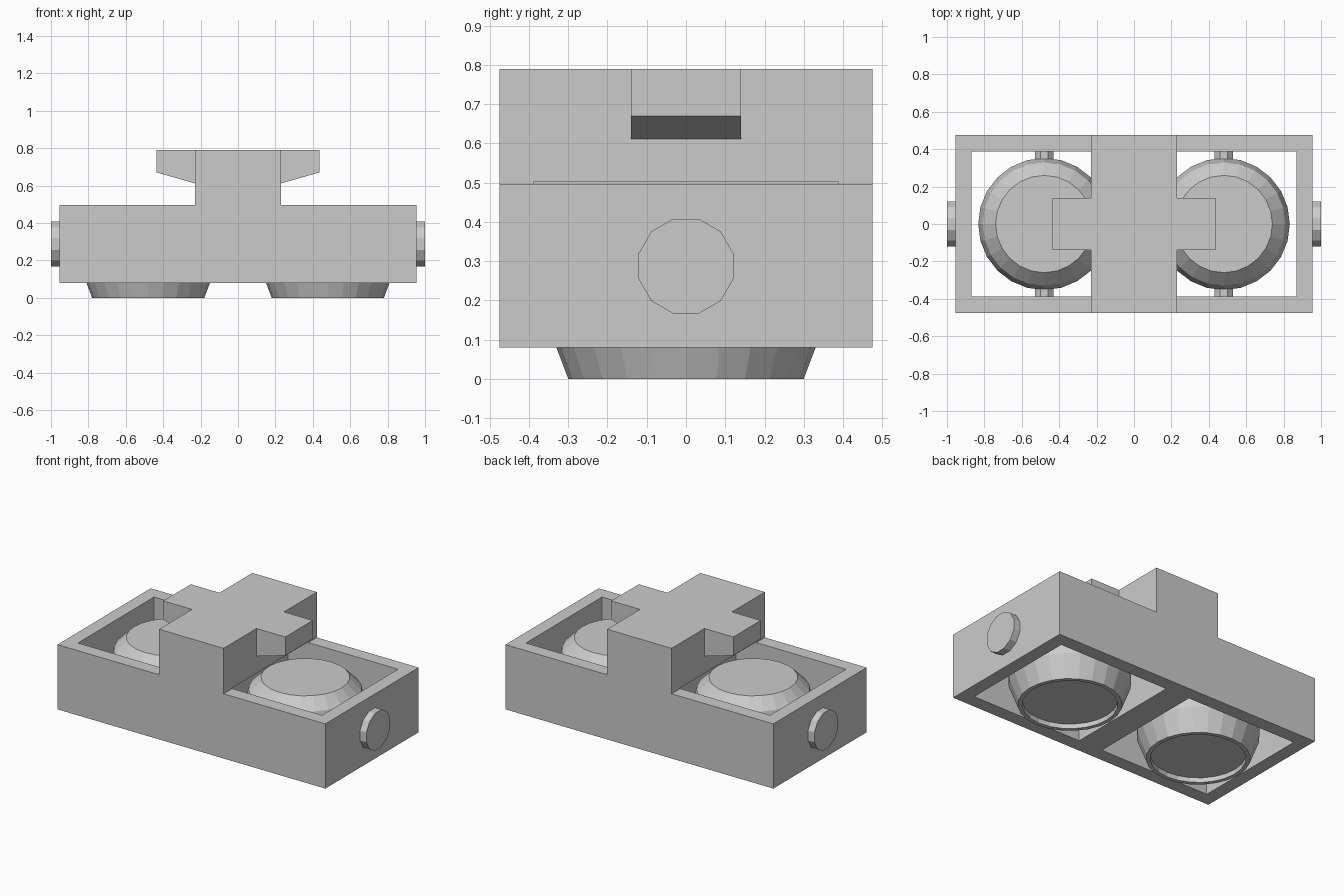
import bpy, bmesh, math
from mathutils import Matrix

if "Cube" in bpy.data.objects:
    bpy.data.objects.remove(bpy.data.objects["Cube"])


def make(name, bm):
    bmesh.ops.recalc_face_normals(bm, faces=bm.faces)
    mesh = bpy.data.meshes.new(name)
    bm.to_mesh(mesh)
    bm.free()
    ob = bpy.data.objects.new(name, mesh)
    bpy.context.collection.objects.link(ob)
    return ob


def extrude_y(name, profile, y):
    """Extrude an (x, z) outline from -y to +y."""
    bm = bmesh.new()
    face = bm.faces.new([bm.verts.new((px, -y, pz)) for px, pz in profile])
    ext = bmesh.ops.extrude_face_region(bm, geom=[face])
    verts = [v for v in ext["geom"] if isinstance(v, bmesh.types.BMVert)]
    bmesh.ops.translate(bm, verts=verts, vec=(0, 2 * y, 0))
    return make(name, bm)


def cylinder(name, radius, length, sides, loc, axis):
    bm = bmesh.new()
    bmesh.ops.create_cone(bm, cap_ends=True, segments=sides, radius1=radius,
                          radius2=radius, depth=length)
    rot = Matrix.Rotation(math.pi / 2, 4, axis)
    spin = Matrix.Rotation(math.pi / sides, 4, 'Z')
    bmesh.ops.transform(bm, verts=bm.verts, matrix=Matrix.Translation(loc) @ rot @ spin)
    return make(name, bm)


def lathe(name, profile, sides, x):
    """Revolve an (r, z) profile about a vertical axis at x, capping both ends."""
    bm = bmesh.new()
    rings = [[bm.verts.new((x + r * math.cos(2 * math.pi * i / sides),
                            r * math.sin(2 * math.pi * i / sides), z))
              for i in range(sides)] for r, z in profile]
    for a, b in zip(rings, rings[1:]):
        for i in range(sides):
            j = (i + 1) % sides
            bm.faces.new((a[i], a[j], b[j], b[i]))
    bm.faces.new(rings[0])
    bm.faces.new(rings[-1])
    return make(name, bm)


# Body: stepped outline, hollowed by one opening on each side
LEDGE = 0.497
body = extrude_y("body_frame", [(-0.955, 0.08), (0.955, 0.08), (0.955, LEDGE), (0.23, LEDGE),
                                (0.23, 0.79), (-0.23, 0.79), (-0.23, LEDGE), (-0.955, LEDGE)], 0.475)
for s in (-1, 1):
    cutter = extrude_y("opening_cutter", [(s * 0.085, 0.0), (s * 0.87, 0.0),
                                          (s * 0.87, 0.502), (s * 0.085, 0.502)], 0.388)
    cutter.hide_render = True
    mod = body.modifiers.new("opening", 'BOOLEAN')
    mod.operation = 'DIFFERENCE'
    mod.solver = 'EXACT'
    mod.object = cutter
    bpy.context.view_layer.objects.active = body
    bpy.ops.object.modifier_apply(modifier=mod.name)
    bpy.data.objects.remove(cutter)

# Barrel with a shallow recess underneath
BARREL = [(0.275, 0.03), (0.275, 0.0), (0.30, 0.0), (0.353, 0.14),
          (0.353, 0.32), (0.33, 0.42), (0.26, 0.49)]

for s, side in ((-1, "left"), (1, "right")):
    lathe(side + "_barrel", BARREL, 24, s * 0.48)
    # Side tab with a sloping underside
    extrude_y(side + "_tab", [(s * 0.225, 0.61), (s * 0.435, 0.67),
                              (s * 0.435, 0.79), (s * 0.225, 0.79)], 0.14)
    # Round boss on the end face
    cylinder(side + "_end_boss", 0.125, 0.06, 12, (s * 0.97, 0, 0.287), 'Y')
    # Pins holding the barrel to the long walls
    for t, end in ((-1, "front"), (1, "back")):
        cylinder(f"{side}_{end}_pin", 0.054, 0.09, 8, (s * 0.48, t * 0.36, 0.287), 'X')
